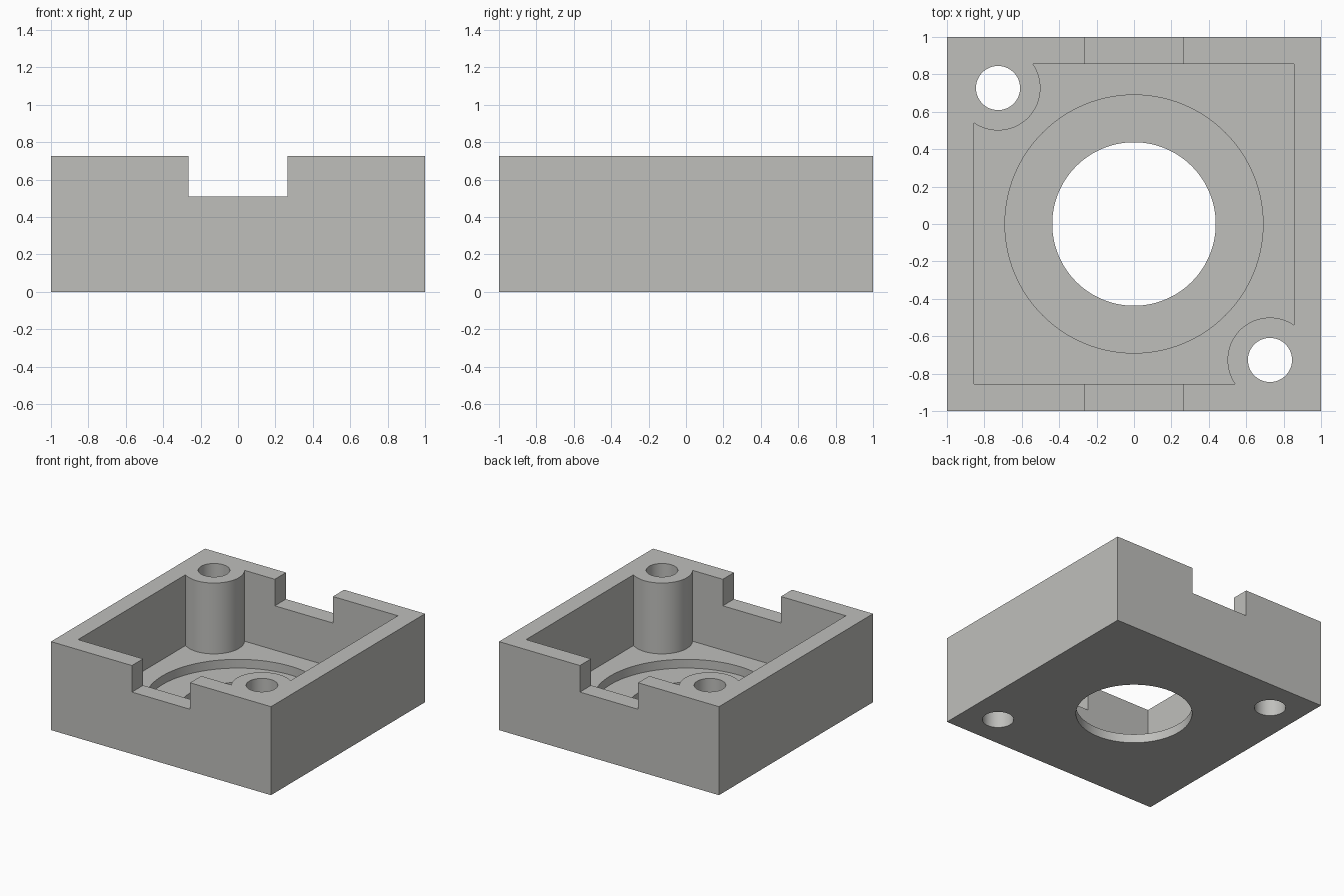
import bpy, math

if "Cube" in bpy.data.objects:
    bpy.data.objects.remove(bpy.data.objects["Cube"])

H = 0.727          # overall height
FLOOR = 0.145      # cavity floor level
RECESS = 0.073     # recessed ring level
INNER = 0.855      # half width of cavity
BOSS = 0.727       # offset of the corner screw posts


def box(name, x, y, z0, z1):
    bpy.ops.mesh.primitive_cube_add(size=1, location=(0, 0, (z0 + z1) / 2))
    ob = bpy.context.object
    ob.name = name
    ob.scale = (2 * x, 2 * y, z1 - z0)
    bpy.ops.object.transform_apply(location=True, rotation=True, scale=True)
    return ob


def cylinder(name, r, z0, z1, x=0, y=0, sides=96):
    bpy.ops.mesh.primitive_cylinder_add(vertices=sides, radius=r, depth=z1 - z0,
                                        location=(x, y, (z0 + z1) / 2))
    ob = bpy.context.object
    ob.name = name
    bpy.ops.object.transform_apply(location=True, rotation=True, scale=True)
    return ob


def cut(target, cutter):
    mod = target.modifiers.new("cut", 'BOOLEAN')
    mod.operation = 'DIFFERENCE'
    mod.solver = 'EXACT'
    mod.object = cutter
    bpy.context.view_layer.objects.active = target
    bpy.ops.object.modifier_apply(modifier=mod.name)
    bpy.data.objects.remove(cutter)


# Square tray block
housing = box("housing", 1, 1, 0, H)
corners = [(-BOSS, BOSS), (BOSS, -BOSS)]

# Cavity, leaving the two screw posts standing
cavity = box("cavity_cutter", INNER, INNER, FLOOR, 1.0)
for x, y in corners:
    cut(cavity, cylinder("post_shape", 0.227, 0, 1.2, x, y))
cut(housing, cavity)

# Round recess and central opening in the floor
cut(housing, cylinder("recess_cutter", 0.69, RECESS, 0.4, sides=128))
cut(housing, cylinder("opening_cutter", 0.437, -0.2, 0.4, sides=128))

# Screw holes through the posts
for x, y in corners:
    cut(housing, cylinder("screw_hole_cutter", 0.118, -0.2, 1.2, x, y, 64))

# Notches through the front and back walls
cut(housing, box("notch_cutter", 0.264, 1.2, 0.509, 1.0))

# Grey finish
grey = bpy.data.materials.new("light_grey")
grey.diffuse_color = (0.52, 0.52, 0.50, 1)
grey.use_nodes = True
grey.node_tree.nodes["Principled BSDF"].inputs["Base Color"].default_value = grey.diffuse_color
housing.data.materials.clear()
housing.data.materials.append(grey)

bpy.ops.object.select_all(action='DESELECT')
housing.select_set(True)
bpy.context.view_layer.objects.active = housing
bpy.ops.object.shade_smooth_by_angle(angle=math.radians(30))
